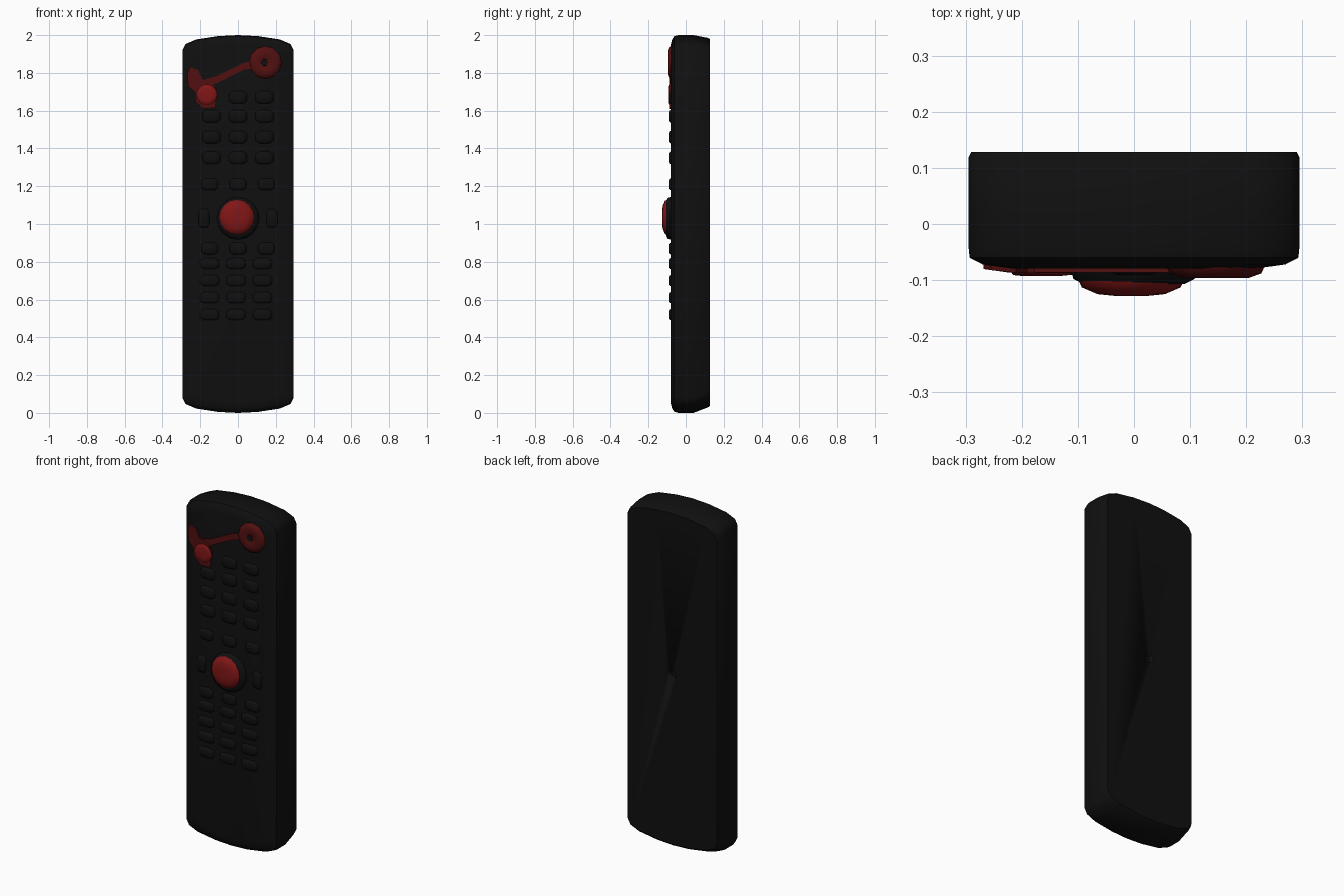
import bpy, bmesh, math

if "Cube" in bpy.data.objects:
    bpy.data.objects.remove(bpy.data.objects["Cube"])


def material(name, rgb):
    m = bpy.data.materials.new(name)
    m.diffuse_color = (*rgb, 1)
    m.use_nodes = True
    m.node_tree.nodes["Principled BSDF"].inputs["Base Color"].default_value = m.diffuse_color
    return m


BLACK = material("black plastic", (0.005, 0.005, 0.005))
DULL_RED = material("dull red", (0.085, 0.005, 0.005))
RED = material("bright red", (0.22, 0.008, 0.008))


def finish(name, bm, mat, angle=40):
    bmesh.ops.recalc_face_normals(bm, faces=bm.faces)
    me = bpy.data.meshes.new(name)
    bm.to_mesh(me)
    bm.free()
    me.materials.append(mat)
    ob = bpy.data.objects.new(name, me)
    bpy.context.collection.objects.link(ob)
    bpy.ops.object.select_all(action='DESELECT')
    ob.select_set(True)
    bpy.context.view_layer.objects.active = ob
    bpy.ops.object.shade_smooth_by_angle(angle=math.radians(angle))
    return ob


def loft(bm, rings):
    """Skin a list of equal-length point rings and cap both ends."""
    rows = [[bm.verts.new(p) for p in r] for r in rings]
    n = len(rows[0])
    for a, b in zip(rows, rows[1:]):
        for i in range(n):
            j = (i + 1) % n
            bm.faces.new((a[i], a[j], b[j], b[i]))
    bm.faces.new(rows[0])
    bm.faces.new(rows[-1])


def surface(x):
    """Depth of the front shell at a given x."""
    a = abs(x)
    if a < 0.22:
        return -0.079
    return -0.079 + (a - 0.22) * 0.14 if a < 0.27 else -0.072 + (a - 0.27) * 0.5


def disc(name, x, z, profile, mat, n=16):
    bm = bmesh.new()
    loft(bm, [[(x + r * math.cos(2 * math.pi * i / n), y,
                z + r * math.sin(2 * math.pi * i / n)) for i in range(n)]
              for r, y in profile])
    return finish(name, bm, mat, 50)


def plate(name, pts, mat, t=0.009):
    bm = bmesh.new()
    loft(bm, [[(x, surface(x) - d, z) for x, z in pts] for d in (-0.0005, t - 0.001)])
    bmesh.ops.triangulate(bm, faces=[f for f in bm.faces if len(f.verts) > 4])
    return finish(name, bm, mat)


# Body: one outline with bowed ends, lofted from front to back
half = [(1, .08), (.94, .047), (.75, .023), (.35, .005), (0, 0)]
top_end = half + [(-u, d) for u, d in reversed(half[:-1])]


def outline(y, hw, z0, z1):
    return ([(u * hw, y, z1 - d) for u, d in top_end] +
            [(-u * hw, y, z0 + d) for u, d in top_end])


bm = bmesh.new()
loft(bm, [outline(*r) for r in (
    (-0.079, 0.22, 0.05, 1.95), (-0.072, 0.27, 0.022, 1.978),
    (-0.06, 0.293, 0.006, 1.995), (-0.04, 0.295, 0.0, 2.0),
    (0.04, 0.295, 0.0, 2.0), (0.118, 0.295, 0.03, 1.985),
    (0.128, 0.290, 0.04, 1.978))])
body = finish("body", bm, BLACK)

# Small thumb notch of the battery cover, cut in the back
notch = disc("notch_cutter", 0, 1.03, [(0.02, 0.105), (0.035, 0.14)], BLACK, 8)
notch.hide_render = True
notch.hide_set(True)
cut = body.modifiers.new("notch", 'BOOLEAN')
cut.object = notch
cut.solver = 'EXACT'

# Button pads: rows of soft low bumps above and below the dial
bm = bmesh.new()


def pad(x, z, w, h):
    loft(bm, [[(x + sx * w * s, y, z + sz * h * s)
               for sx, sz in ((1, .6), (.6, 1), (-.6, 1), (-1, .6),
                              (-1, -.6), (-.6, -1), (.6, -1), (1, -.6))]
              for y, s in ((-0.076, 1), (-0.085, 0.92), (-0.091, 0.65))])


for z in (1.67, 1.57, 1.46, 1.35):
    for x in (-0.14, 0, 0.14):
        if not (z > 1.6 and x < 0):
            pad(x, z, 0.048, 0.034)
for z in (0.79, 0.70, 0.61, 0.52):
    for x in (-0.15, -0.01, 0.13):
        pad(x, z, 0.052, 0.03)
for z in (1.21, 0.87):
    for x in (-0.15, 0, 0.15):
        pad(x, z, 0.045, 0.032)
for x in (-0.18, 0.18):
    pad(x, 1.03, 0.03, 0.05)
finish("button_pads", bm, BLACK, 60)

# Central dial: dark collar with a red domed cap
disc("dial_collar", 0.0, 1.03,
     [(0.115, -0.07), (0.108, -0.098), (0.09, -0.107)], BLACK)
disc("dial_cap", -0.005, 1.035,
     [(0.094, -0.10), (0.088, -0.113), (0.06, -0.125), (0.03, -0.128)], RED)

# Red ring at the upper right, with a dark centre
disc("ring_pad", 0.145, 1.855,
     [(0.088, -0.075), (0.082, -0.088), (0.06, -0.096), (0.035, -0.096),
      (0.022, -0.09)], DULL_RED, 12)
disc("ring_centre", 0.14, 1.855, [(0.02, -0.085), (0.018, -0.093)], BLACK, 10)

# Red band joining the ring to the left patch
path = [(0.10, 1.845), (0.03, 1.835), (-0.05, 1.795), (-0.11, 1.765), (-0.18, 1.745)]
plate("band", [(x, z + 0.019) for x, z in path] +
      [(x, z - 0.019) for x, z in reversed(path)], DULL_RED, 0.008)

# Red patch on the left, with a bright button
plate("left_patch", [(-0.268, 1.80), (-0.255, 1.83), (-0.21, 1.815), (-0.19, 1.77),
                     (-0.13, 1.745), (-0.11, 1.70), (-0.12, 1.615), (-0.18, 1.61),
                     (-0.225, 1.65), (-0.23, 1.70), (-0.265, 1.73)], DULL_RED)
disc("left_button", -0.165, 1.685,
     [(0.058, -0.082), (0.05, -0.091), (0.03, -0.093)], RED, 12)
